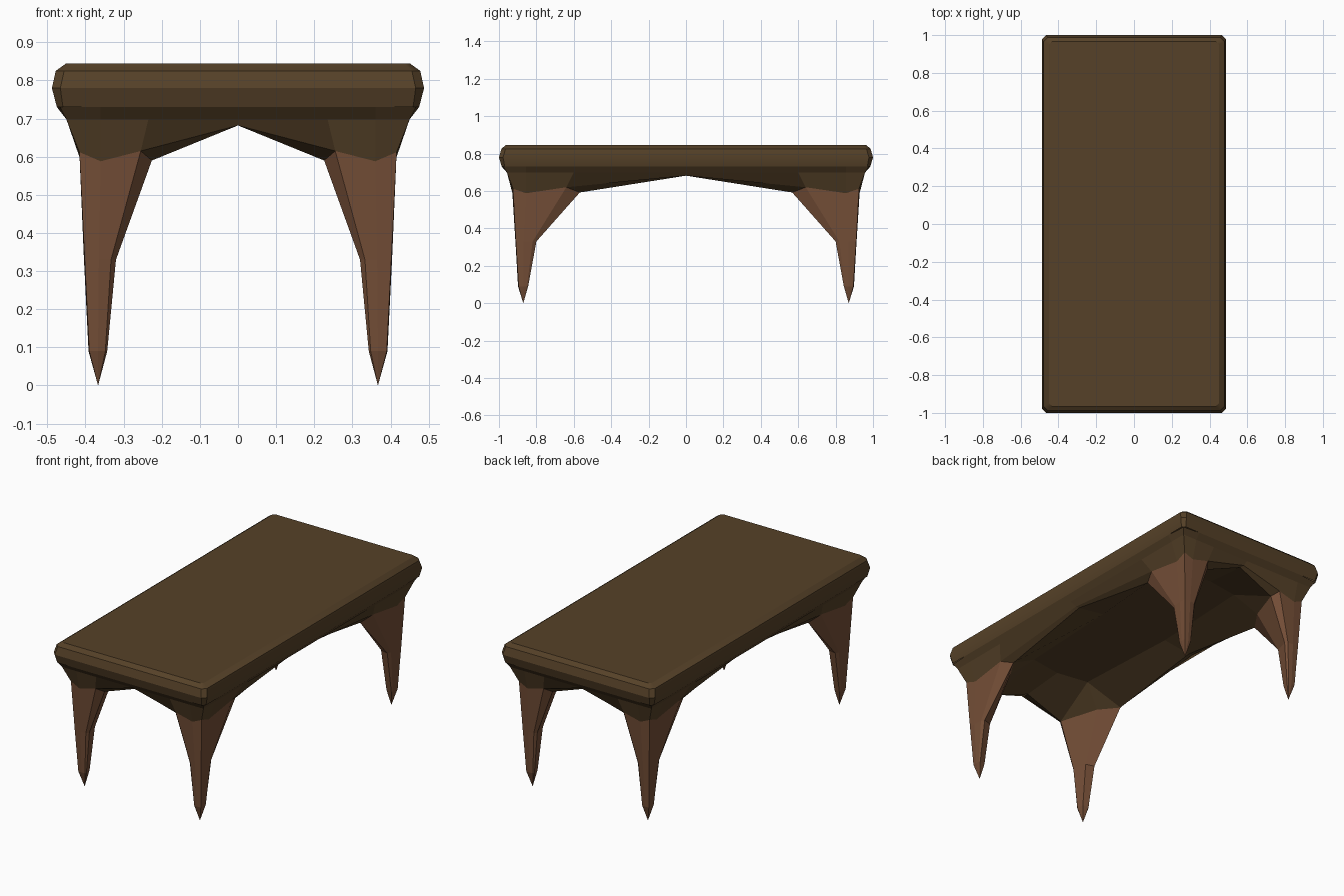
import bpy
import math

if "Cube" in bpy.data.objects:
    bpy.data.objects.remove(bpy.data.objects["Cube"])


def material(name, color):
    m = bpy.data.materials.new(name)
    m.diffuse_color = (*color, 1)
    m.use_nodes = True
    m.node_tree.nodes["Principled BSDF"].inputs["Base Color"].default_value = m.diffuse_color
    return m


def make(name, verts, faces, mat, mirror=False, smooth=0):
    me = bpy.data.meshes.new(name)
    me.from_pydata(verts, [], faces)
    me.materials.append(mat)
    ob = bpy.data.objects.new(name, me)
    bpy.context.collection.objects.link(ob)
    if mirror:
        mod = ob.modifiers.new("mirror", 'MIRROR')
        mod.use_axis = (True, True, False)
    if smooth:
        bpy.ops.object.select_all(action='DESELECT')
        ob.select_set(True)
        bpy.context.view_layer.objects.active = ob
        bpy.ops.object.shade_smooth_by_angle(angle=math.radians(smooth))
    return ob


def bands(rings, n, closed):
    # quads between successive rings, listed top to bottom, clockwise from above
    return [(r*n + i, r*n + (i+1) % n, (r+1)*n + (i+1) % n, (r+1)*n + i)
            for r in range(rings - 1) for i in range(n if closed else n - 1)]


wood = material("table_wood", (0.092, 0.053, 0.021))
leg_wood = material("leg_wood", (0.175, 0.077, 0.038))

# table top: rounded slab from stacked corner-cut rectangles, open underneath
slab = []
for x, y, z, c in [(.45, .965, .845, .015), (.478, .987, .825, .022),
                   (.488, 1.0, .78, .022), (.475, .985, .73, .016)]:
    slab += [(x-c, y, z), (x, y-c, z), (x, c-y, z), (x-c, -y, z),
             (c-x, -y, z), (-x, c-y, z), (-x, y-c, z), (c-x, y, z)]
faces = bands(4, 8, True) + [tuple(range(7, -1, -1))]
make("table_top", slab, faces, wood, smooth=30)

# zigzag joint where each leg meets the apron, then its inner corners
outer = [(.255, .93, .615), (.36, .928, .588), (.416, .925, .612),
         (.412, .855, .588), (.412, .64, .62)]
inner = [(.38, .568, .592), (.305, .68, .60), (.226, .89, .59)]

# apron: one quarter with arched lower edge and a shallow vault underneath
apron = []
for x, y, z, c in [(.475, .985, .73, .008), (.45, .957, .698, 0)]:
    apron += [(0, y, z), (.235, y, z), (.36, y, z), (x-c, y-c, z),
              (x, .855, z), (x, .60, z), (x, 0, z)]
apron += [(0, .93, .682)] + outer + [(.412, 0, .682)]
apron += inner + [(0, .90, .682), (.39, 0, .682),
                  (0, .65, .705), (.19, .62, .705), (.22, 0, .705), (0, 0, .705)]
B, I, A, M, N, c0, c1, c2, c3 = range(21, 30)
faces = bands(3, 7, False) + [(14, 15, A, M), (19, 20, N, B), (M, A, c1, c0),
                              (A, I, c1), (I, B, c1), (B, N, c2, c1),
                              (c0, c1, c2, c3)]
make("apron", apron, faces, wood, True)

# legs: eight-sided taper ending in a point
leg = outer + inner
leg += [(x, y, .33) for x, y in [(.333, .908), (.365, .912), (.402, .91), (.404, .87),
                                 (.40, .82), (.39, .80), (.34, .815), (.32, .895)]]
leg += [(x, y, .09) for x, y in [(.348, .895), (.367, .898), (.39, .895), (.392, .87),
                                 (.39, .85), (.385, .844), (.35, .85), (.343, .888)]]
leg.append((.367, .87, 0))
faces = bands(3, 8, True) + [(16 + i, 16 + (i+1) % 8, 24) for i in range(8)]
make("legs", leg, faces, leg_wood, True)
